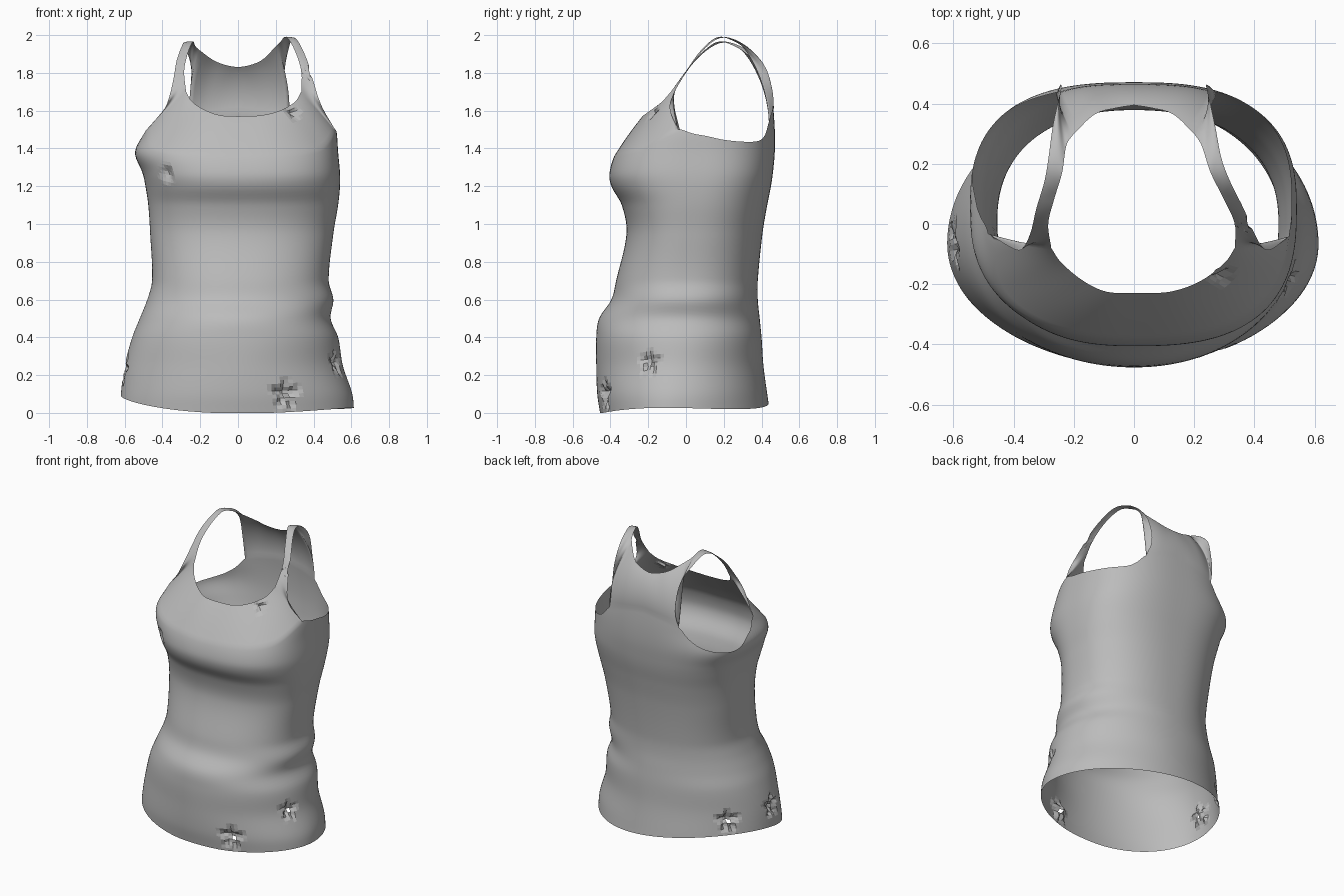
import bpy, bmesh, math, random
from mathutils import Vector

random.seed(4)
if "Cube" in bpy.data.objects:
    bpy.data.objects.remove(bpy.data.objects["Cube"])

# Torso sections: height, right width, left width, front, back, roundness
SECTIONS = [
    (0.0, .625, .615, .455, .445, 2.0), (.1, .62, .605, .47, .43, 2.0),
    (.25, .6, .555, .475, .41, 2.0), (.4, .56, .53, .475, .40, 2.1),
    (.5, .52, .49, .46, .39, 2.1), (.6, .48, .505, .395, .38, 2.2),
    (.7, .455, .48, .37, .38, 2.3), (.95, .465, .505, .315, .405, 2.4),
    (1.1, .475, .53, .34, .43, 2.5), (1.2, .49, .54, .395, .45, 2.6),
    (1.27, .505, .54, .405, .46, 2.7), (1.38, .545, .53, .37, .47, 2.7),
    (1.5, .49, .52, .285, .47, 2.7), (1.65, .46, .48, .17, .46, 2.7)]

# Top edge of the torso: angle from the front, height on right, height on left
RIM = [(0, 1.36, 1.36), (50, 1.4, 1.4), (80, 1.5, 1.5), (92, 1.43, 1.47),
       (105, 1.375, 1.445), (125, 1.385, 1.435), (140, 1.42, 1.445), (148, 1.47, 1.48),
       (155, 1.54, 1.54), (180, 1.6, 1.6)]

# Neck edge and armhole edge over the shoulder, on the left side
NECK_FRONT = [(0, -.23, 1.57), (.12, -.225, 1.575), (.22, -.19, 1.6),
              (.3, -.13, 1.645), (.335, -.08, 1.7)]
NECK_STRAP = [(.335, -.08, 1.7), (.335, 0, 1.81), (.3, .08, 1.92),
              (.255, .17, 1.99), (.225, .26, 1.965), (.2, .3, 1.94)]
NECK_BACK = [(.2, .3, 1.94), (.13, .365, 1.87), (.06, .385, 1.84), (0, .395, 1.83)]
ARM_STRAP = [(.455, -.085, 1.6), (.425, -.075, 1.67), (.395, -.02, 1.77),
             (.365, .05, 1.87), (.32, .14, 1.965), (.29, .22, 1.985),
             (.27, .325, 1.935), (.25, .415, 1.84), (.24, .455, 1.72), (.245, .462, 1.62)]

# Torn spots: centre and radius
RIPS = [((.3, -.19, 1.585), .045), ((-.39, -.31, 1.26), .045), ((.25, -.44, .09), .075),
        ((.52, -.2, .27), .06), ((-.59, -.06, .22), .07), ((-.5, .24, .2), .07),
        ((.39, -.02, 1.81), .035)]

STEP = 2.5
FRONT_CORNER, BACK_CORNER = 80, 155


def lookup(table, k):
    """Smoothly interpolate the rows of a table keyed by their first number."""
    k = min(max(k, table[0][0]), table[-1][0])
    i = next(n for n in range(len(table) - 1) if k <= table[n + 1][0])
    a, b, c, d = (table[max(i - 1, 0)], table[i], table[i + 1],
                  table[min(i + 2, len(table) - 1)])
    h = c[0] - b[0]
    t = (k - b[0]) / h
    out = []
    for n in range(1, len(b)):
        m0 = (c[n] - a[n]) / (c[0] - a[0]) * h
        m1 = (d[n] - b[n]) / (d[0] - b[0]) * h
        out.append((2*t**3 - 3*t*t + 1) * b[n] + (t**3 - 2*t*t + t) * m0
                   + (3*t*t - 2*t**3) * c[n] + (t**3 - t*t) * m1)
    return out


def resample(points, count):
    """Sample a smooth curve through the points."""
    table = [(i, *p) for i, p in enumerate(points)]
    last = len(points) - 1
    return [Vector(lookup(table, last * i / (count - 1))) for i in range(count)]


def torso_point(angle, z):
    right, left, front, back, n = lookup(SECTIONS, z)
    s, c = math.sin(math.radians(angle)), math.cos(math.radians(angle))
    rise = min(z / 1.2, 1)
    mid = -.07 + .12 * rise
    if s < 0 and c > 0:
        n -= .2 * rise  # the right breast side is slimmer
    x = math.copysign(abs(s) ** (2 / n), s) * (left if s > 0 else right)
    y = mid - math.copysign(abs(c) ** (2 / n), c) * (front + mid if c > 0 else back - mid)
    return Vector((x, y, z))


def rim_point(angle):
    right, left = lookup(RIM, abs(angle))
    return torso_point(angle, left if angle > 0 else right)


def hem_height(angle):
    p = torso_point(angle, .05)
    return max(0, .025 - .06 * p.x + .1 * p.x ** 2 + .06 * p.y - .12 * p.x * p.y)


def add_grid(bm, rows):
    """Skin a list of equally long rows of points."""
    verts = [[bm.verts.new(p) for p in row] for row in rows]
    for low, high in zip(verts, verts[1:]):
        for i in range(len(low) - 1):
            bm.faces.new((low[i], low[i + 1], high[i + 1], high[i]))


def shoulder_side(points, side):
    """Place strap points; the right strap sits closer in and a little lower."""
    out = []
    for x, y, z in points:
        if side < 0:
            shift = .06 * min(max((.25 - y) / .3, 0), 1) * min(x / .25, 1)
            x, z = x - shift, z - .025 * max(0, min((z - 1.85) / .1, 1)) * min(x / .2, 1)
        out.append((side * x, y, z))
    return out


bm = bmesh.new()

# Torso
angles = [-180 + STEP * i for i in range(int(360 / STEP) + 1)]
ROWS = 72
add_grid(bm, [[torso_point(a, hem_height(a) + (rim_point(a).z - hem_height(a)) * j / ROWS)
               for a in angles] for j in range(ROWS + 1)])

# Chest, straps and upper back, one strip for each side
front_n = int(FRONT_CORNER / STEP) + 1
back_n = int((180 - BACK_CORNER) / STEP) + 1
STRAP_N, ACROSS = 37, 12
for side in (1, -1):
    front = [rim_point(side * STEP * i) for i in range(front_n)]
    back = [rim_point(side * (BACK_CORNER + STEP * i)) for i in range(back_n)]
    strap = resample([front[-1], *shoulder_side(ARM_STRAP, side), back[0]], STRAP_N)
    outer = front + strap[1:-1] + back
    neck = [resample(shoulder_side(p, side), n) for p, n in
            ((NECK_FRONT, front_n), (NECK_STRAP, STRAP_N), (NECK_BACK, back_n))]
    inner = neck[0] + neck[1][1:-1] + neck[2]
    rows = []
    for j in range(ACROSS + 1):
        t = j / ACROSS
        row = []
        for o, n in zip(outer, inner):
            p = o.lerp(n, t)
            away = (p - Vector((0, .1, 1.45))).normalized()
            bulge = .1 if p.y > .1 else .02
            row.append(p + away * bulge * (n - o).length * 4 * t * (1 - t))
        rows.append(row if side > 0 else row[::-1])
    add_grid(bm, rows)
bmesh.ops.remove_doubles(bm, verts=bm.verts, dist=.0005)

# Torn spots: ragged dents, the larger ones with a tiny hole
ragged, holes = set(), set()
for centre, radius in RIPS:
    nearest = min(bm.verts, key=lambda v: (v.co - Vector(centre)).length)
    spot = nearest.co.copy()
    if radius > .05:
        holes.add(nearest.link_faces[0])
    for v in bm.verts:
        offset = v.co - spot
        reach = radius * (1 + .3 * math.sin(5 * math.atan2(offset.z, offset.x + offset.y)))
        d = offset.length
        if d < reach:
            inward = Vector((-v.co.x, -v.co.y, 0)).normalized()
            v.co += inward * .6 * (reach - d) * random.uniform(.8, 1.1)
            ragged.update(v.link_faces)

for f in bm.faces:
    f.smooth = f not in ragged
bmesh.ops.delete(bm, geom=list(holes), context='FACES')

mesh = bpy.data.meshes.new("tank_top")
bm.to_mesh(mesh)
bm.free()
top = bpy.data.objects.new("tank_top", mesh)
bpy.context.collection.objects.link(top)

# Cloth colour
cloth = bpy.data.materials.new("grey_cloth")
cloth.use_nodes = True
cloth.diffuse_color = (.5, .5, .5, 1)
cloth.node_tree.nodes["Principled BSDF"].inputs["Base Color"].default_value = (.5, .5, .5, 1)
mesh.materials.append(cloth)
